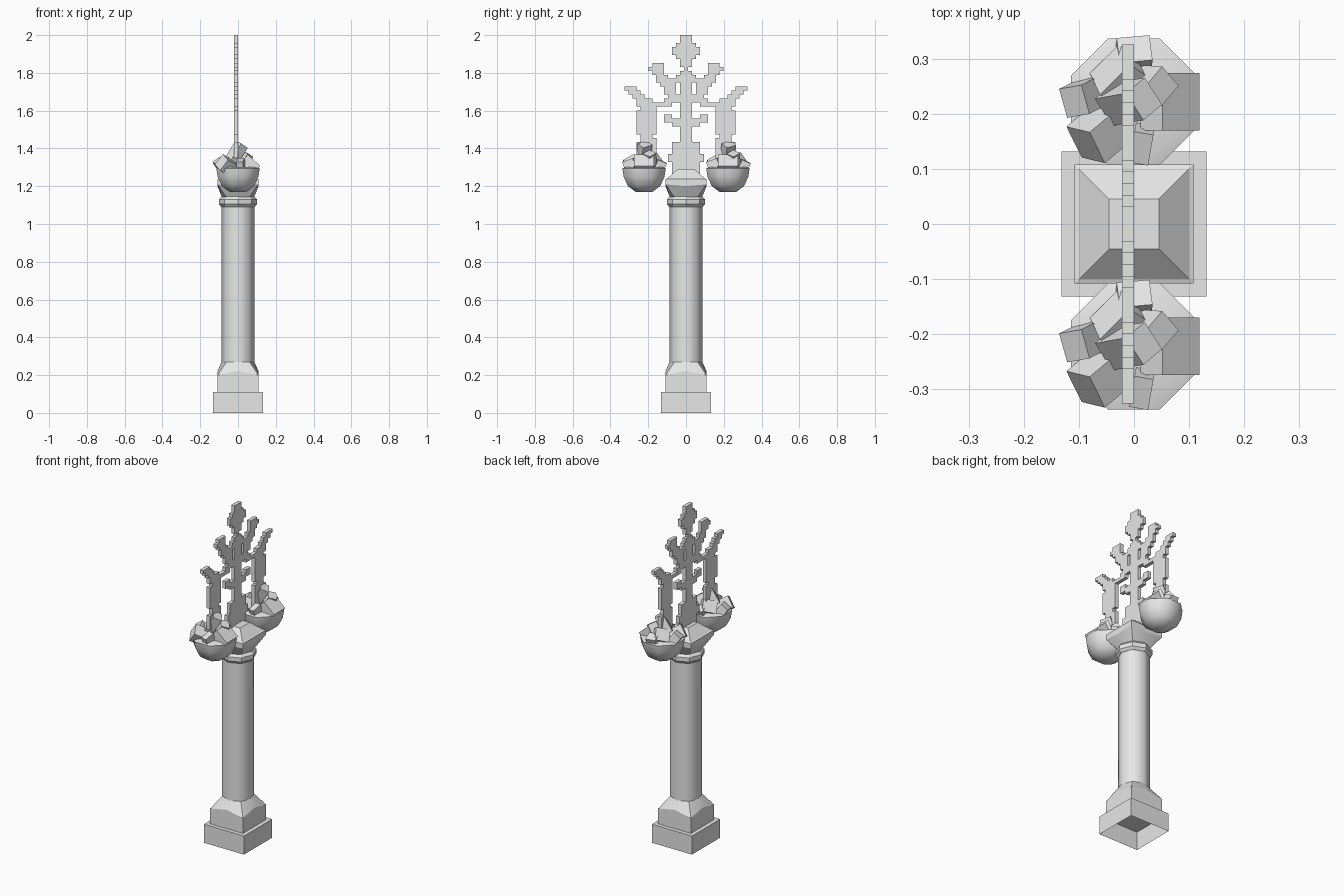
import bpy, bmesh, math
from mathutils import Matrix, Euler

cube = bpy.data.objects.get("Cube")
if cube:
    bpy.data.objects.remove(cube, do_unlink=True)

stone = bpy.data.materials.new("grey_stone")
stone.use_nodes = True
GREY = (0.8, 0.8, 0.8, 1)
stone.diffuse_color = GREY
stone.node_tree.nodes["Principled BSDF"].inputs["Base Color"].default_value = GREY


def finish(bm, name, smooth=None):
    bmesh.ops.recalc_face_normals(bm, faces=bm.faces)
    mesh = bpy.data.meshes.new(name)
    bm.to_mesh(mesh)
    bm.free()
    mesh.materials.append(stone)
    obj = bpy.data.objects.new(name, mesh)
    bpy.context.collection.objects.link(obj)
    if smooth:
        bpy.ops.object.select_all(action='DESELECT')
        obj.select_set(True)
        bpy.context.view_layer.objects.active = obj
        bpy.ops.object.shade_smooth_by_angle(angle=math.radians(smooth))


def loft(name, rings, smooth, bottom=True):
    """Join rings of points with quads and cap the ends."""
    bm = bmesh.new()
    loops = [[bm.verts.new(p) for p in points] for points in rings]
    for low, high in zip(loops, loops[1:]):
        n = len(low)
        for i in range(n):
            j = (i + 1) % n
            bm.faces.new((low[i], low[j], high[j], high[i]))
    if bottom:
        bm.faces.new(loops[0][::-1])
    bm.faces.new(loops[-1])
    finish(bm, name, smooth)


def octagon(r, z, turn=0.0, y=0.0):
    return [(r * math.cos(turn + math.tau * i / 8),
             y + r * math.sin(turn + math.tau * i / 8), z) for i in range(8)]


def square(half, corner_z, mid_z=None):
    """Eight points: side middles alternating with corners."""
    mid_z = corner_z if mid_z is None else mid_z
    points = []
    for i, (x, y, _) in enumerate(octagon(1, 0)):
        k = half / max(abs(x), abs(y))
        points.append((x * k, y * k, corner_z if i % 2 else mid_z))
    return points


# Hollow plinth, open underneath
loft("plinth", [square(0.132, 0), square(0.132, 0.11)], 30, bottom=False)

# Square foot blending into the octagonal shaft
loft("column_foot", [square(0.108, 0.11), square(0.108, 0.2, 0.222),
                     octagon(0.087, 0.27)], 30)
loft("column_shaft", [octagon(0.087, 0.265), octagon(0.087, 1.1)], 60)
loft("neck_ring", [octagon(0.088, 1.09), octagon(0.101, 1.105),
                   octagon(0.101, 1.13), octagon(0.087, 1.145)], 30)

# Capital flaring back to a square, with a low pyramid on top
loft("capital", [octagon(0.085, 1.14), square(0.108, 1.21, 1.2), square(0.108, 1.237),
                 square(0.1, 1.24), square(0.045, 1.29)], 20)

# Embers: position, size, tilt in degrees, relative to the bowl centre
EMBERS = [
    ((.065, 0, 1.315), (.09, .105, .06), (0, 42, 0)),
    ((-.06, -.055, 1.31), (.08, .07, .07), (30, 25, 40)),
    ((-.01, 0, 1.375), (.05, .06, .11), (15, 28, 40)),
    ((0, .085, 1.31), (.06, .05, .05), (-25, 5, 5)),
    ((-.09, .01, 1.31), (.05, .055, .07), (10, -35, 10)),
    ((.015, -.075, 1.31), (.035, .06, .06), (20, 0, -10)),
    ((-.03, .05, 1.33), (.08, .04, .07), (35, -15, 45)),
    ((.03, .03, 1.34), (.05, .05, .08), (25, 20, 50)),
]
BOWL = [(.048, 1.17), (.092, 1.2), (.117, 1.25), (.124, 1.295), (.1, 1.302), (.02, 1.305)]

for side, sign in (("front", -1), ("back", 1)):
    cy = sign * 0.222
    loft(side + "_bowl", [octagon(r, z, math.pi / 8, cy) for r, z in BOWL], 50)
    bm = bmesh.new()
    for loc, size, tilt in EMBERS:
        rot = Euler([math.radians(a) for a in tilt]).to_matrix().to_4x4()
        mat = (Matrix.Translation((0, cy, 0)) @ Matrix.Translation(loc)
               @ rot @ Matrix.Diagonal((*size, 1)))
        bmesh.ops.create_cube(bm, size=1, matrix=mat)
    finish(bm, side + "_embers")

# Stepped flame plate: blocks of grid cells, mirrored about the centre column
CELL = 0.021
cells = set()


def block(first_col, last_col, first_row, last_row, fill=True):
    for col in range(first_col, last_col + 1):
        for row in range(first_row, last_row + 1):
            for cell in ((col, row), (-col, row)):
                if fill:
                    cells.add(cell)
                else:
                    cells.discard(cell)


# Finial and central stem
block(0, 1, 0, 7)
block(0, 2, 2, 5)
block(0, 3, 3, 4)
block(0, 0, 8, 8)
block(0, 1, 9, 34)
# Heart with two slots
block(0, 2, 10, 10)
block(0, 4, 11, 15)
block(0, 5, 16, 16)
block(2, 2, 12, 14, fill=False)
# Inner arms
block(6, 8, 7, 9)
block(9, 9, 8, 8)
block(5, 7, 10, 11)
block(5, 6, 12, 12)
block(5, 5, 13, 14)
# Outer arms, climbing in steps
block(4, 12, 17, 17)
block(9, 12, 16, 16)
block(11, 13, 15, 15)
block(12, 14, 14, 14)
block(13, 15, 13, 13)
# Hanging legs
block(8, 11, 18, 33)
block(12, 12, 19, 24)
block(12, 12, 27, 30)
block(8, 8, 25, 25, fill=False)
# Small cross and foot
block(4, 5, 20, 20)
block(2, 5, 21, 21)
block(2, 3, 22, 22)
block(2, 3, 27, 34)
block(4, 4, 30, 31)

bm = bmesh.new()
verts = {}


def corner(x, col, row):
    key = (x, col, row)
    if key not in verts:
        verts[key] = bm.verts.new((x, (col - 0.5) * CELL, 2 - row * CELL))
    return verts[key]


X0, X1 = -0.022, 0.0
for c, r in sorted(cells):
    corners = [(c, r), (c + 1, r), (c + 1, r + 1), (c, r + 1)]
    for x in (X0, X1):
        bm.faces.new([corner(x, *p) for p in corners])
    # Walls only where the neighbouring cell is empty
    for i, (dc, dr) in enumerate(((0, -1), (1, 0), (0, 1), (-1, 0))):
        if (c + dc, r + dr) not in cells:
            a, b = corners[i], corners[(i + 1) % 4]
            bm.faces.new((corner(X0, *a), corner(X0, *b), corner(X1, *b), corner(X1, *a)))
finish(bm, "flame_plate")
